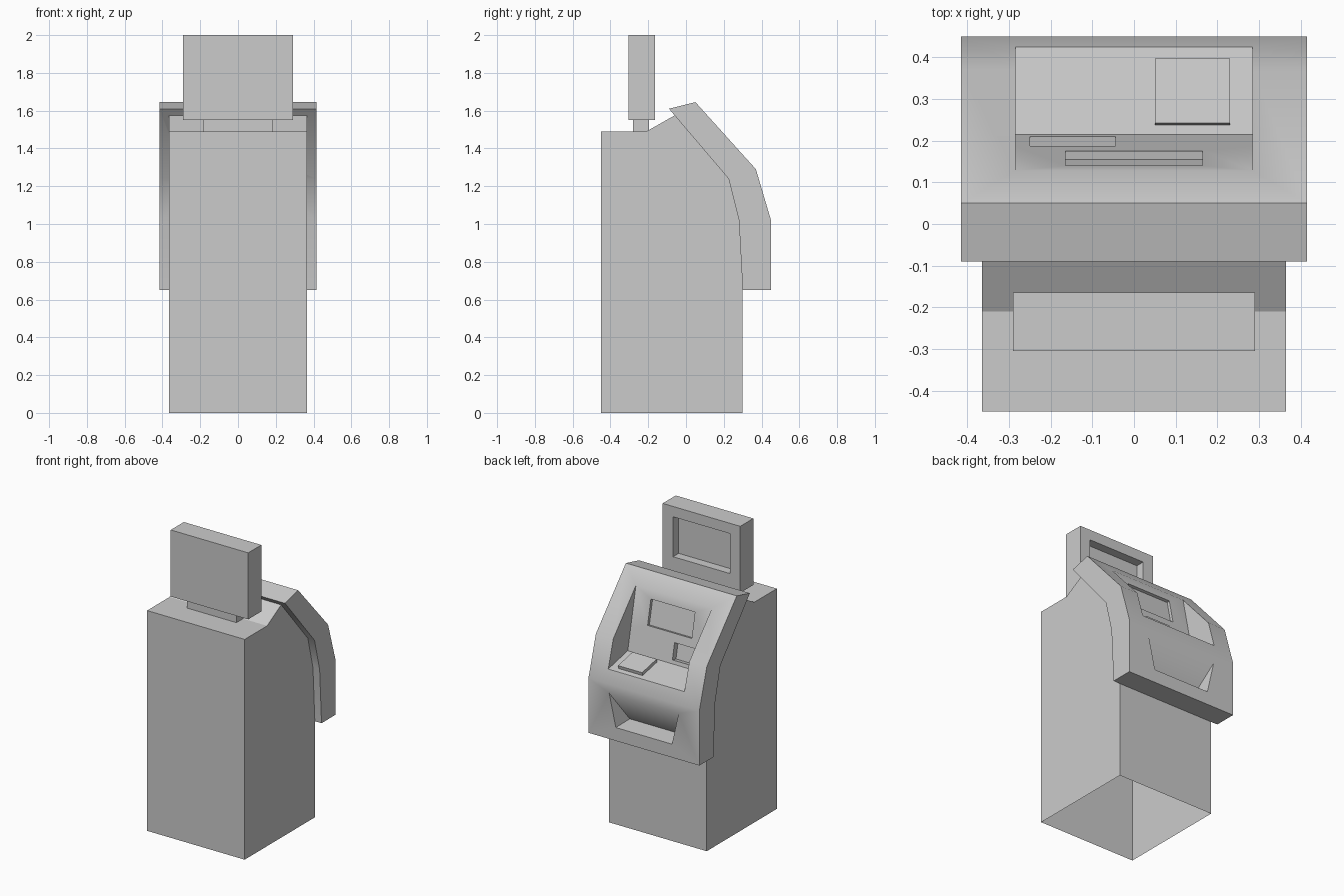
import bpy, bmesh, math
from mathutils import Vector

if "Cube" in bpy.data.objects:
    bpy.data.objects.remove(bpy.data.objects["Cube"])


def finish(name, bm):
    bmesh.ops.recalc_face_normals(bm, faces=bm.faces[:])
    mesh = bpy.data.meshes.new(name)
    bm.to_mesh(mesh)
    bm.free()
    obj = bpy.data.objects.new(name, mesh)
    bpy.context.collection.objects.link(obj)
    return obj


def prism(name, profile, x0, x1):
    """Side profile of (y, z) points extruded from x0 to x1."""
    bm = bmesh.new()
    face = bm.faces.new([bm.verts.new((x0, y, z)) for y, z in profile])
    new = bmesh.ops.extrude_face_region(bm, geom=[face])["geom"]
    verts = [v for v in new if isinstance(v, bmesh.types.BMVert)]
    bmesh.ops.translate(bm, verts=verts, vec=(x1 - x0, 0, 0))
    return finish(name, bm)


def box(name, x, y0, y1, z0, z1):
    return prism(name, [(y0, z0), (y1, z0), (y1, z1), (y0, z1)], -x, x)


def slab(name, start, end, below, above, x0, x1):
    """Plate lying along a sloped line, with depth below and above it."""
    a, b = Vector(start), Vector(end)
    d = (b - a).normalized()
    n = Vector((-d.y, d.x))
    pts = [a + n * below, b + n * below, b + n * above, a + n * above]
    return prism(name, [tuple(p) for p in pts], x0, x1)


def hull(name, points):
    bm = bmesh.new()
    for p in points:
        bm.verts.new(p)
    bmesh.ops.convex_hull(bm, input=bm.verts[:])
    return finish(name, bm)


def cut(obj, cutters):
    bpy.context.view_layer.objects.active = obj
    for c in cutters:
        mod = obj.modifiers.new("cut", "BOOLEAN")
        mod.operation, mod.solver, mod.object = "DIFFERENCE", "EXACT", c
        bpy.ops.object.modifier_apply(modifier=mod.name)


# Cabinet body and overhanging user panel
cabinet = prism("cabinet", [(-.45, 0), (.30, 0), (.30, .65), (.28, 1.02), (.225, 1.24),
                            (-.06, 1.575), (-.21, 1.49), (-.45, 1.49)], -.365, .365)
fascia = prism("fascia", [(.45, .65), (.45, 1.02), (.37, 1.29), (.05, 1.645),
                          (-.09, 1.61), (.225, 1.24), (.28, 1.02), (.30, .65)], -.415, .415)

# Console recess, then screen and card slot sunk into its back wall
console = prism("console_cutter", [(.215, 1.15), (.50, 1.09), (.50, 1.70), (.098, 1.70)],
                -.285, .285)
screen = slab("screen_cutter", (.140, 1.503), (.175, 1.338), -.02, .03, -.165, .165)
slot = slab("slot_cutter", (.187, 1.282), (.210, 1.174), -.04, .03, -.25, -.045)

# Tapered dispenser pocket with a sloping ceiling
pocket_points = []
for s in (-1, 1):
    pocket_points += [(s * .26, .45, .96), (s * .26, .48, .96), (s * .21, .45, .74),
                      (s * .21, .48, .74), (s * .20, .315, .75)]
pocket = hull("pocket_cutter", pocket_points)

cut(cabinet, [console, screen, slot])
cut(fascia, [console, screen, slot, pocket])

# The cabinet is open underneath
bm = bmesh.new()
bm.from_mesh(cabinet.data)
floor = [f for f in bm.faces if all(v.co.z < .001 for v in f.verts)]
bmesh.ops.delete(bm, geom=floor, context="FACES")
bm.to_mesh(cabinet.data)
bm.free()

# Keypad resting on the console shelf
slab("keypad", (.238, 1.145), (.393, 1.1125), -.005, .022, .05, .23)

# Upper display with recessed screen, on a short neck
display = box("display", .29, -.305, -.165, 1.55, 2.0)
display_cut = box("display_cutter", .212, -.225, -.10, 1.66, 1.93)
cut(display, [display_cut])
box("display_neck", .185, -.28, -.195, 1.48, 1.56)

for c in (console, screen, slot, pocket, display_cut):
    bpy.data.objects.remove(c, do_unlink=True)

# Soft shading over the bends of the panel
bpy.ops.object.select_all(action="DESELECT")
fascia.select_set(True)
bpy.context.view_layer.objects.active = fascia
bpy.ops.object.shade_smooth_by_angle(angle=math.radians(35))
